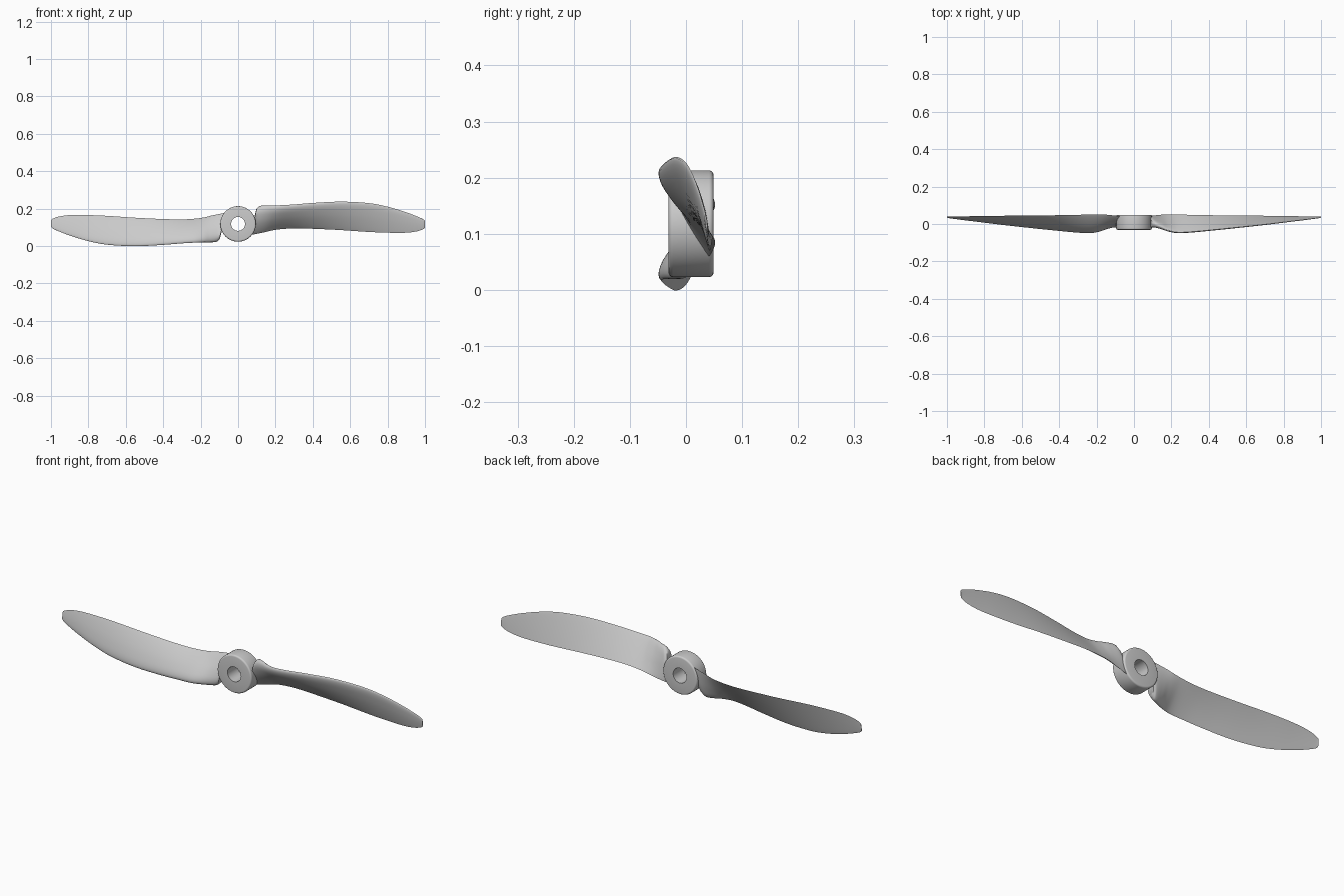
import bpy, bmesh, math
from mathutils import Matrix, Vector

if "Cube" in bpy.data.objects:
    bpy.data.objects.remove(bpy.data.objects["Cube"])

CZ = 0.118  # height of the shaft axis


def finish(name, bm, angle):
    bmesh.ops.recalc_face_normals(bm, faces=bm.faces)
    me = bpy.data.meshes.new(name)
    bm.to_mesh(me)
    bm.free()
    ob = bpy.data.objects.new(name, me)
    bpy.context.collection.objects.link(ob)
    bpy.ops.object.select_all(action='DESELECT')
    ob.select_set(True)
    bpy.context.view_layer.objects.active = ob
    bpy.ops.object.shade_smooth_by_angle(angle=math.radians(angle))
    return ob


def skin(bm, rings, closed):
    n = len(rings[0])
    pairs = list(zip(rings, rings[1:]))
    if closed:
        pairs.append((rings[-1], rings[0]))
    for a, b in pairs:
        for i in range(n):
            j = (i + 1) % n
            bm.faces.new((a[i], a[j], b[j], b[i]))


# Hub: turned ring with a bore and rounded outer rims
bm = bmesh.new()
R, B, F, K, r = 0.095, 0.037, -0.031, 0.049, 0.008
prof = [(B, F)]
for cy, start in ((F + r, -90), (K - r, 0)):
    for k in range(5):
        a = math.radians(start + 90 * k / 4)
        prof.append((R - r + r * math.cos(a), cy + r * math.sin(a)))
prof.append((B, K))
rings = []
for s in range(64):
    a = math.tau * s / 64
    rings.append([bm.verts.new((p * math.cos(a), y, CZ + p * math.sin(a))) for p, y in prof])
skin(bm, rings, True)
finish("hub", bm, 40)

# Blade stations: x, lead z, lead y, trail z, trail y, front bulge, back bulge, root slant
ST = [
    (0.064, 0.200, -0.004, 0.058, 0.038, 0.024, 0.018, 0.035),
    (0.085, 0.213, -0.006, 0.062, 0.043, 0.024, 0.018, 0.030),
    (0.140, 0.216, -0.020, 0.073, 0.049, 0.023, 0.014, 0.012),
    (0.180, 0.216, -0.034, 0.083, 0.052, 0.022, 0.009, 0.004),
    (0.230, 0.218, -0.044, 0.090, 0.051, 0.020, 0.003, 0.0),
    (0.300, 0.222, -0.042, 0.094, 0.049, 0.018, 0.001, 0.0),
    (0.400, 0.230, -0.033, 0.092, 0.047, 0.016, 0.001, 0.0),
    (0.550, 0.237, -0.018, 0.085, 0.046, 0.013, 0.001, 0.0),
    (0.700, 0.229, -0.002, 0.075, 0.044, 0.010, 0.001, 0.0),
    (0.800, 0.210, 0.010, 0.071, 0.043, 0.008, 0.001, 0.0),
    (0.900, 0.180, 0.022, 0.071, 0.041, 0.006, 0.001, 0.0),
    (0.960, 0.157, 0.029, 0.079, 0.040, 0.004, 0.001, 0.0),
    (0.990, 0.143, 0.033, 0.090, 0.039, 0.003, 0.001, 0.0),
    (1.000, 0.134, 0.035, 0.097, 0.039, 0.002, 0.001, 0.0),
]


def sample(stations, steps):
    # Smooth curve through the stations
    out = []
    for i in range(len(stations) - 1):
        p1, p2 = stations[i], stations[i + 1]
        p0, p3 = stations[max(i - 1, 0)], stations[min(i + 2, len(stations) - 1)]
        h = p2[0] - p1[0]
        for k in range(steps):
            t = k / steps
            row = [p1[0] + h * t]
            for c in range(1, 8):
                m1 = (p2[c] - p0[c]) / (p2[0] - p0[0]) * h
                m2 = (p3[c] - p1[c]) / (p3[0] - p1[0]) * h
                row.append((2*t**3 - 3*t*t + 1) * p1[c] + (t**3 - 2*t*t + t) * m1
                           + (3*t*t - 2*t**3) * p2[c] + (t**3 - t*t) * m2)
            out.append(row)
    out.append(list(stations[-1]))
    return out


def section(row, n=18):
    # Airfoil: front side from lead to trail, then back side to lead
    x, lz, ly, tz, ty, fb, bb, slant = row
    lead, trail = Vector((ly, lz)), Vector((ty, tz))
    d = trail - lead
    nrm = Vector((d.y, -d.x)).normalized()
    pts = []
    for k in range(2 * n):
        t = 0.5 - 0.5 * math.cos(math.pi * k / n)
        thick = 2.0 * (1.05 * math.sqrt(t) * (1 - t) ** 0.9 - 0.25 * t * (1 - t)) / 0.73
        thick = min(thick, 1.0) if thick < 0.9 else 0.9 + 0.1 * math.tanh((thick - 0.9) / 0.1)
        p = lead + d * t + nrm * thick * (fb if k < n else -bb)
        pts.append(Vector((x + slant * (1 - t), p.x, p.y)))
    return pts


# Two blades, the second turned half round the shaft
for name, turn in (("right_blade", 0), ("left_blade", math.pi)):
    bm = bmesh.new()
    rings = [[bm.verts.new(p) for p in section(row)] for row in sample(ST, 5)]
    skin(bm, rings, False)
    bm.faces.new(rings[0])
    bm.faces.new(rings[-1])
    bmesh.ops.rotate(bm, verts=bm.verts, cent=(0, 0, CZ), matrix=Matrix.Rotation(turn, 3, 'Y'))
    finish(name, bm, 50)
